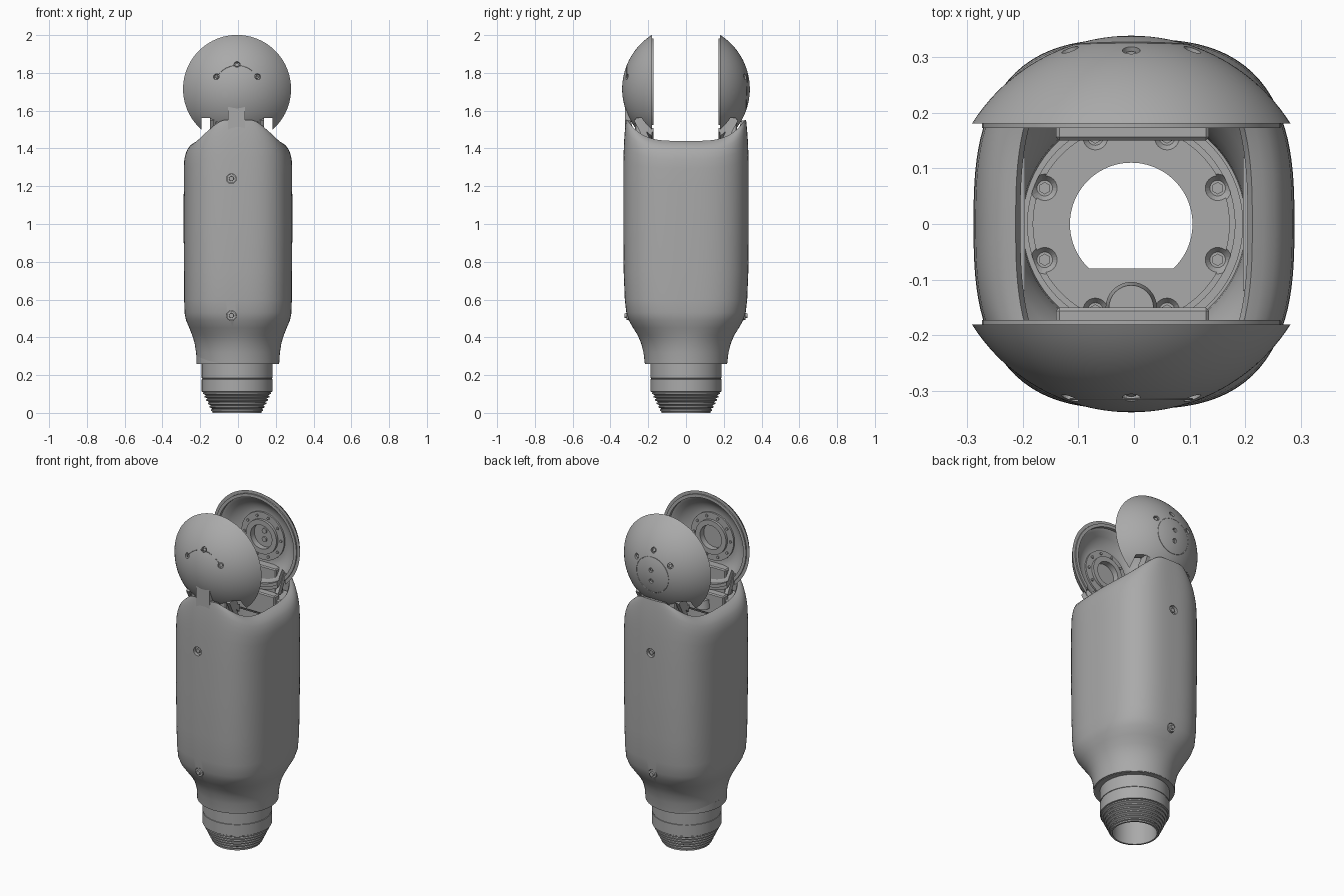
import bpy, bmesh, math
from mathutils import Matrix, Vector

if "Cube" in bpy.data.objects:
    bpy.data.objects.remove(bpy.data.objects["Cube"])

grey = bpy.data.materials.new("satin grey")
grey.use_nodes = True
GREY = (0.4, 0.4, 0.4, 1)
grey.diffuse_color = GREY
grey.node_tree.nodes["Principled BSDF"].inputs["Base Color"].default_value = GREY

HUB = 1.715      # height of the joint axis
BALL = 0.338     # radius of the joint ball
CX = -0.005      # axis of the round parts


def add(name, bm):
    bmesh.ops.recalc_face_normals(bm, faces=bm.faces)
    me = bpy.data.meshes.new(name)
    bm.to_mesh(me)
    bm.free()
    me.materials.append(grey)
    ob = bpy.data.objects.new(name, me)
    bpy.context.collection.objects.link(ob)
    return ob


def finish(ob, angle=35):
    """Apply modifiers and smooth the soft edges."""
    bpy.ops.object.select_all(action='DESELECT')
    ob.select_set(True)
    bpy.context.view_layer.objects.active = ob
    bpy.ops.object.convert(target='MESH')
    bpy.ops.object.shade_smooth_by_angle(angle=math.radians(angle))
    return ob


def cut(ob, bm):
    cutter = add(ob.name + "_cutter", bm)
    cutter.hide_render = True
    mod = ob.modifiers.new("cut", 'BOOLEAN')
    mod.operation, mod.solver, mod.object = 'DIFFERENCE', 'EXACT', cutter
    finish(ob)
    bpy.data.objects.remove(cutter)


def box(bm, x, y, z):
    mid = [(a + b) / 2 for a, b in (x, y, z)]
    size = [abs(b - a) for a, b in (x, y, z)]
    bmesh.ops.create_cube(bm, size=1, matrix=Matrix.Translation(mid) @ Matrix.Diagonal((*size, 1)))


def rod(bm, centre, axis, r1, r2, length, sides=24):
    turn = Vector(axis).to_track_quat('Z', 'Y').to_matrix().to_4x4()
    bmesh.ops.create_cone(bm, cap_ends=True, segments=sides, radius1=r1, radius2=r2,
                          depth=length, matrix=Matrix.Translation(centre) @ turn)


def bridge(bm, rings, closed=False):
    pairs = list(zip(rings, rings[1:])) + ([(rings[-1], rings[0])] if closed else [])
    for a, b in pairs:
        for i in range(len(a)):
            j = (i + 1) % len(a)
            bm.faces.new((a[i], a[j], b[j], b[i]))


def lathe(profile, closed, sides=96):
    bm = bmesh.new()
    rings = [[bm.verts.new((r * math.cos(math.tau * i / sides), r * math.sin(math.tau * i / sides), h))
              for i in range(sides)] for r, h in profile]
    bridge(bm, rings, closed)
    bmesh.ops.remove_doubles(bm, verts=bm.verts, dist=1e-5)
    return bm


def ball_point(x, z, side, out=0.0):
    """Point on the joint ball, x and z measured from its axis."""
    return Vector((CX + x, side * (math.sqrt(BALL ** 2 - x * x - z * z) + out), HUB + z))


# Arm shell: superellipse loft with a sloping, pulled-in rim
def ring(bm, sx, sy, n, height, sides=112):
    verts = []
    for i in range(sides):
        c, s = math.cos(math.tau * i / sides), math.sin(math.tau * i / sides)
        r = (abs(c) ** n + abs(s) ** n) ** (-1 / n)
        verts.append(bm.verts.new((sx * r * c, sy * r * s, height(abs(r * s)))))
    return verts


bm = bmesh.new()
rings = []
for z, sx, sy, n in [(.26, .218, .218, 2), (.32, .222, .225, 2), (.37, .23, .238, 2.05), (.41, .242, .255, 2.2),
                     (.45, .258, .28, 2.4), (.49, .275, .303, 2.6), (.53, .283, .316, 2.75), (.6, .285, .324, 2.8),
                     (.75, .286, .33, 2.8), (1, .288, .332, 2.8)]:
    rings.append(ring(bm, sx, sy, n, lambda u, z=z: z))
for f, k in [(0, 1), (.4, 1), (.6, .99), (.72, .965), (.82, .93), (.9, .88), (.96, .81), (1, .74)]:
    rings.append(ring(bm, .287 * k, .332 - .014 * f ** 3, 2.8,
                      lambda u, f=f: 1.2 + f * (.24 + min(.11, .12 * u ** 4))))
bridge(bm, rings)
shell = add("arm_shell", bm)
solid = shell.modifiers.new("wall", 'SOLIDIFY')
solid.thickness, solid.offset = 0.02, -1
finish(shell)
screw_spots = [(x, side, z) for x, side in ((-.035, -1), (0, 1)) for z in (.515, 1.24)]
bm = bmesh.new()
for x, side, z in screw_spots:
    rod(bm, (x, side * .33, z), (0, side, 0), .026, .026, .08)
cut(shell, bm)
bm = bmesh.new()
for x, side, z in screw_spots:
    rod(bm, (x, side * .305, z), (0, side, 0), .024, .024, .02)
    rod(bm, (x, side * .315, z), (0, side, 0), .014, .012, .022)
finish(add("shell_screws", bm))

# Threaded base with flange floor
base = [(.12, 0), (.13, 0)]
for i in range(6):
    r, z = .138 + i * .0085, .008 + i * .018
    base += [(r - .008, z), (r, z + .003), (r, z + .01), (r - .008, z + .013)]
base += [(.187, .112), (.187, .178), (.184, .179), (.184, .183), (.187, .184), (.187, .258), (.216, .258),
         (.216, .3), (.2, .3), (.2, .294), (.187, .294), (.187, .302), (.176, .302), (.176, .298),
         (.11, .298), (.11, .27), (.12, .27)]
bm = lathe(base, True)
bmesh.ops.translate(bm, verts=bm.verts, vec=(CX, 0, 0))
threaded_base = finish(add("threaded_base", bm))
bolts = [(CX + .168 * math.cos(a), .168 * math.sin(a)) for a in (math.tau * (i + .5) / 8 for i in range(8))]
bm = bmesh.new()
for x, y in bolts:
    rod(bm, (x, y, .295), (0, 0, 1), .014, .026, .016)
cut(threaded_base, bm)
bm = bmesh.new()
for x, y in bolts:
    rod(bm, (x, y, .29), (0, 0, 1), .011, .011, .008, 6)
finish(add("flange_bolts", bm))

# Flat that gives the floor opening its D shape
bm = bmesh.new()
start = math.asin(-.08 / .114)
arc = [(math.pi - start) + (math.pi + 2 * start) * i / 16 for i in range(17)]
face = bm.faces.new([bm.verts.new((CX + .114 * math.cos(a), .114 * math.sin(a), .272)) for a in arc])
up = bmesh.ops.extrude_face_region(bm, geom=[face])["geom"]
bmesh.ops.translate(bm, verts=[v for v in up if isinstance(v, bmesh.types.BMVert)], vec=(0, 0, .024))
add("floor_flat", bm)

# Joint caps: hollow domes with a stepped bearing seat
dome = [(BALL * math.sin(a), BALL * math.cos(a)) for a in (1.008 * i / 20 for i in range(21))]
bowl = [(.28, .18), (.268, .18), (.268, .172), (.25, .172), (.25, .19), (.235, .196), (.212, .22),
        (.168, .25), (.14, .25), (.14, .24), (.1, .24), (.1, .225), (.07, .225), (.07, .26), (0, .26)]
holes = [(-.11, .065), (0, .13), (.11, .065)]
for name, side in (("front", -1), ("back", 1)):
    bm = lathe(dome + bowl, False)
    bmesh.ops.transform(bm, verts=bm.verts, matrix=Matrix.Translation((CX, 0, HUB)) @
                        Matrix.Rotation(-side * math.pi / 2, 4, 'X'))
    cap = finish(add(name + "_joint_cap", bm))
    bm = bmesh.new()
    spots = [(ball_point(x, z, side), .016) for x, z in holes]
    if side > 0:
        spots += [(ball_point(0, z, side), .013) for z in (-.045, .02)]
    for p, r in spots:
        rod(bm, p, p - Vector((CX, 0, HUB)), r, r, .03)
    for s in (-1, 1):
        box(bm, (CX + s * .14, CX + s * .188), (side * .1, side * .4), (1.38, 1.56))
    cut(cap, bm)

    # Screws in the cap holes and bolts around the bearing seat
    bm = bmesh.new()
    for p, r in spots:
        axis = (p - Vector((CX, 0, HUB))).normalized()
        rod(bm, p - axis * .012, axis, r * .6, r * .6, .012, 6)
    for i in range(10):
        a = math.tau * i / 10
        rod(bm, (CX + .12 * math.cos(a), side * .239, HUB + .12 * math.sin(a)), (0, side, 0), .008, .008, .01, 12)
    if side > 0:
        for z in (-.025, .025):
            rod(bm, (CX, side * .257, HUB + z), (0, side, 0), .015, .015, .012, 12)
    finish(add(name + "_cap_screws", bm))

    # Fine cover seam on the dome
    span, r, drop = ((.5, 2.64), .125, 0) if side < 0 else ((0, math.tau), .105, -.012)
    curve = bpy.data.curves.new(name + "_cover_seam", 'CURVE')
    curve.dimensions, curve.bevel_depth, curve.bevel_resolution = '3D', .0016, 1
    line = curve.splines.new('POLY')
    line.points.add(40)
    for i, pt in enumerate(line.points):
        a = span[0] + (span[1] - span[0]) * i / 40
        pt.co = (*ball_point(r * math.cos(a), r * math.sin(a) + drop, side), 1)
    curve.materials.append(grey)
    seam = bpy.data.objects.new(name + "_cover_seam", curve)
    bpy.context.collection.objects.link(seam)
    finish(seam)

    # Yoke block, arm and slanted struts under the cap
    bm = bmesh.new()
    box(bm, (-.14, .135), (side * .15, side * .2), (1.3, 1.425))
    box(bm, (-.165, .16), (side * .172, side * .3), (1.28, 1.4))
    box(bm, (-.12, .11), (side * .2, side * .27), (1.35, 1.56))
    yoke = add(name + "_yoke", bm)
    yoke.modifiers.new("bevel", 'BEVEL').width = .006
    finish(yoke)
    bm = bmesh.new()
    for s in (-1, 1):
        turn = Matrix.Rotation(-side * math.radians(28), 4, 'X')
        bmesh.ops.create_cube(bm, size=1, matrix=Matrix.Translation((CX + s * .132, side * .228, 1.49)) @
                              turn @ Matrix.Diagonal((.022, .03, .15, 1)))
    finish(add(name + "_struts", bm))

# Locating tab, connector boss and inner side rails
bm = bmesh.new()
box(bm, (-.052, .038), (-.322, -.29), (1.5, 1.62))
add("front_tab", bm)
bm = bmesh.new()
rod(bm, (CX, -.15, 1.36), (0, 0, 1), .046, .04, .05, 32)
finish(add("connector_boss", bm))
bm = bmesh.new()
for s in (-1, 1):
    box(bm, (s * .196, s * .212), (-.12, .12), (.9, 1.4))
    box(bm, (s * .212, s * .25), (-.05, .05), (.9, 1.36))
add("inner_side_rails", bm)
